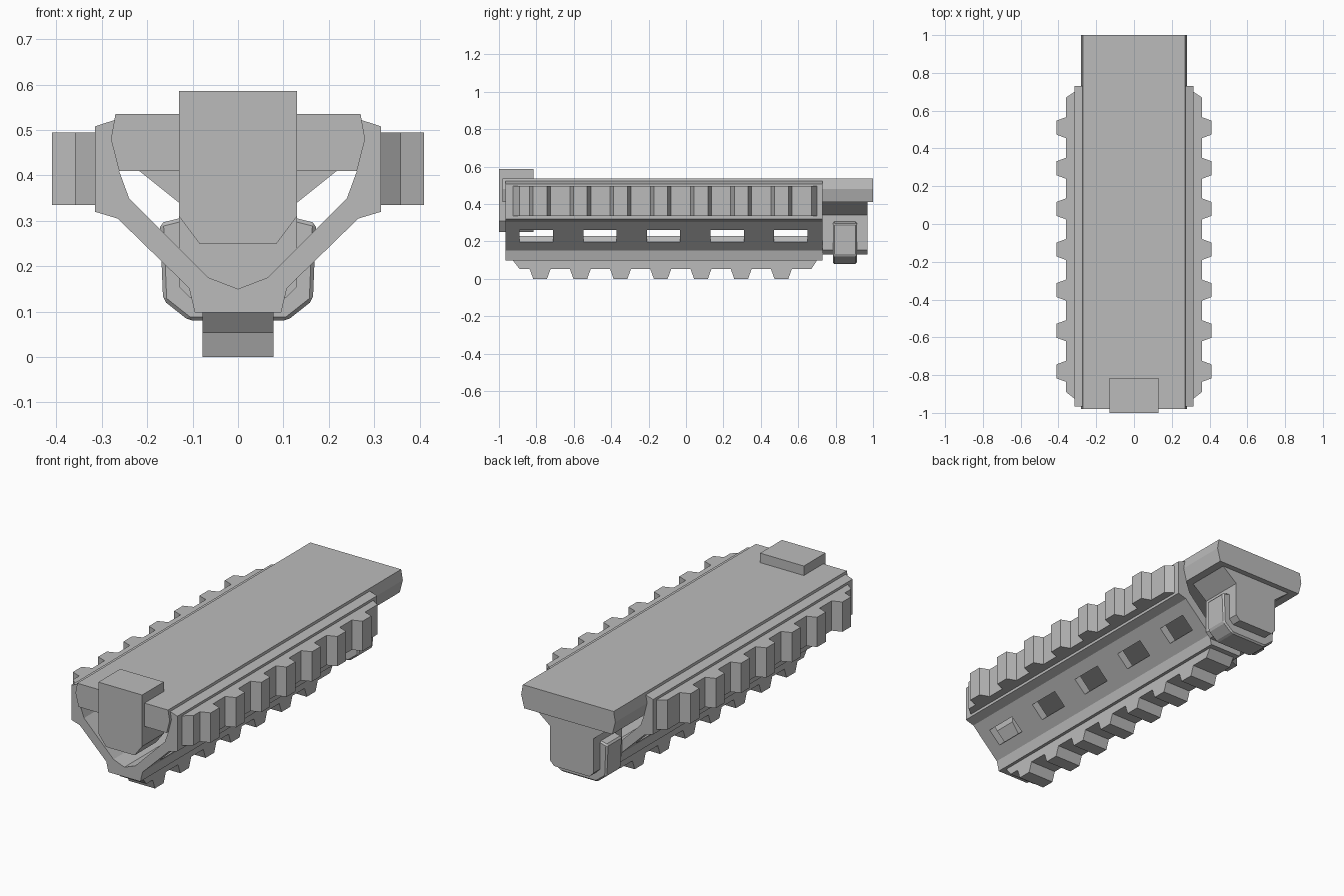
import bpy, bmesh, math
from mathutils import Matrix, Vector

cube = bpy.data.objects.get("Cube")
if cube:
    bpy.data.objects.remove(cube, do_unlink=True)

grey = bpy.data.materials.new("matte grey")
grey.use_nodes = True
grey.diffuse_color = (0.5, 0.5, 0.5, 1)
bsdf = next(n for n in grey.node_tree.nodes if n.type == 'BSDF_PRINCIPLED')
bsdf.inputs["Base Color"].default_value = (0.5, 0.5, 0.5, 1)
bsdf.inputs["Roughness"].default_value = 0.7


def add_object(name, bm):
    bmesh.ops.recalc_face_normals(bm, faces=bm.faces)
    mesh = bpy.data.meshes.new(name)
    bm.to_mesh(mesh)
    bm.free()
    mesh.materials.append(grey)
    obj = bpy.data.objects.new(name, mesh)
    bpy.context.collection.objects.link(obj)
    return obj


def prism(name, outline, place, start, end):
    """Extrude a 2D outline; place(u, v, depth) returns the 3D point."""
    bm = bmesh.new()
    rings = [[bm.verts.new(place(u, v, d)) for u, v in outline] for d in (start, end)]
    bm.faces.new(rings[0])
    bm.faces.new(rings[1])
    for i in range(len(outline)):
        j = (i + 1) % len(outline)
        bm.faces.new((rings[0][i], rings[0][j], rings[1][j], rings[1][i]))
    return add_object(name, bm)


def mirrored(half):
    return half + [(-x, z) for x, z in reversed(half) if x > 0]


def along_y(x, z, d):
    return (x, d, z)


# Top cover slab
prism("top_cover", mirrored([(0.262, 0.41), (0.28, 0.48), (0.27, 0.535)]),
      along_y, -0.98, 1.0)

# V-shaped shell: outer half from the bottom up, then the inner half back down
outer = [(0.095, 0.098), (0.108, 0.152), (0.265, 0.305), (0.315, 0.32),
         (0.315, 0.508), (0.272, 0.522)]
inner = [(0.279, 0.48), (0.262, 0.41), (0.24, 0.35), (0.065, 0.175), (0, 0.15)]
shell = prism("shell", mirrored(outer + inner), along_y, -0.965, 0.73)

# Vent windows through both slanted walls
bm = bmesh.new()
for side in (1, -1):
    for i in range(5):
        mat = (Matrix.Translation((side * 0.187, -0.8 + i * 0.34, 0.228))
               @ Matrix.Rotation(side * math.radians(45), 4, 'Y')
               @ Matrix.Diagonal((0.2, 0.178, 0.092, 1)))
        bmesh.ops.create_cube(bm, size=1, matrix=mat)
cutter = add_object("window_cutter", bm)
cutter.hide_render = True
cut = shell.modifiers.new("windows", 'BOOLEAN')
cut.operation = 'DIFFERENCE'
cut.solver = 'EXACT'
cut.object = cutter
bpy.context.view_layer.objects.active = shell
bpy.ops.object.modifier_apply(modifier=cut.name)
bpy.data.objects.remove(cutter, do_unlink=True)

# Toothed rails: outline is (position along y, height above the shell)
rail = [(0.70, -0.01), (-0.925, -0.01), (-0.925, 0), (-0.89, 0.044)]
for i in range(7):
    c = -0.78 + i * 0.215
    rail += [(c - 0.056, 0.044), (c - 0.037, 0.095), (c + 0.037, 0.095), (c + 0.056, 0.044)]
rail += [(0.67, 0.044), (0.70, 0)]
prism("left_rail", rail, lambda y, h, d: (0.315 + h, y, d), 0.335, 0.495)
prism("right_rail", rail, lambda y, h, d: (-0.315 - h, y, d), 0.335, 0.495)
prism("bottom_rail", rail, lambda y, h, d: (d, y, 0.098 - h * 0.098 / 0.095), -0.078, 0.078)

# Front block
prism("front_block", mirrored([(0.085, 0.25), (0.13, 0.31), (0.13, 0.586)]),
      along_y, -1.0, -0.815)

# Rear mount, flaring out below the cover
prism("rear_mount", mirrored([(0.105, 0.13), (0.13, 0.155), (0.13, 0.34), (0.22, 0.412)]),
      along_y, 0.73, 0.97)

# Clamp strap around the rear mount
strap = prism("clamp_strap", mirrored([(0.108, 0.08), (0.165, 0.125), (0.172, 0.295),
                                       (0.128, 0.306)]), along_y, 0.785, 0.915)
edge = strap.modifiers.new("soft edge", 'BEVEL')
edge.width = 0.008
edge.segments = 1
